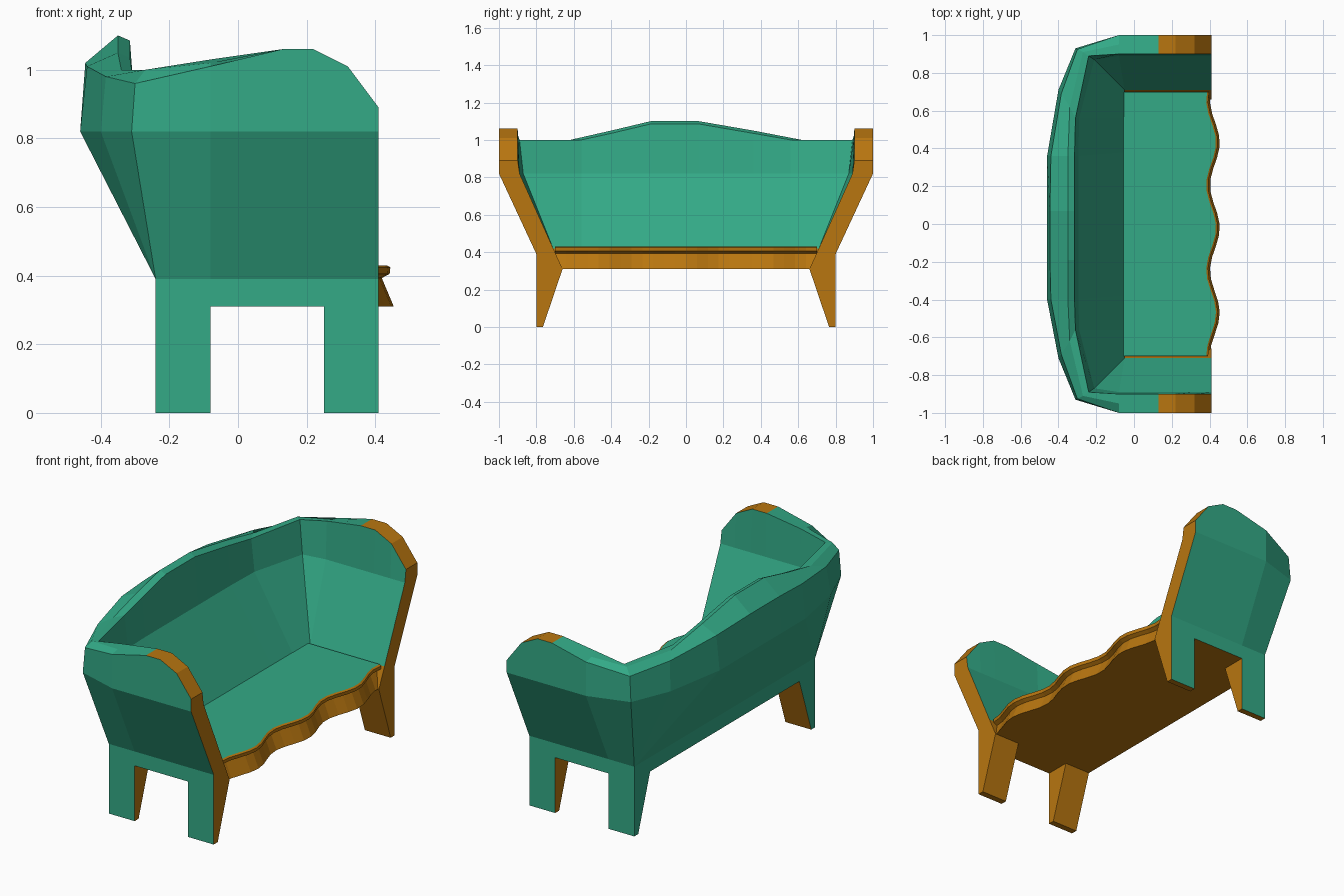
import bpy, bmesh, math

if "Cube" in bpy.data.objects:
    bpy.data.objects.remove(bpy.data.objects["Cube"])


def material(name, rgb):
    m = bpy.data.materials.new(name)
    m.diffuse_color = (*rgb, 1)
    m.use_nodes = True
    m.node_tree.nodes["Principled BSDF"].inputs["Base Color"].default_value = m.diffuse_color
    return m


MATS = [material("green fabric", (0.033, 0.40, 0.24)),
        material("golden wood", (0.48, 0.18, 0.005))]
GREEN, WOOD = 0, 1


def build(name, faces):
    """Make an object from (points, colour) faces, sharing equal points."""
    bm = bmesh.new()
    verts = {}
    for pts, colour in faces:
        vs = []
        for p in pts:
            key = tuple(round(c, 4) for c in p)
            if key not in verts:
                verts[key] = bm.verts.new(key)
            if verts[key] not in vs:
                vs.append(verts[key])
        if len(vs) > 2 and not bm.faces.get(vs):
            bm.faces.new(vs).material_index = colour
    bmesh.ops.recalc_face_normals(bm, faces=bm.faces)
    me = bpy.data.meshes.new(name)
    bm.to_mesh(me)
    bm.free()
    for m in MATS:
        me.materials.append(m)
    ob = bpy.data.objects.new(name, me)
    bpy.context.collection.objects.link(ob)
    return ob


# Cross-sections of the wrap-around shell, from an arm front to the back centre
def arm(x, z_out, z_in):
    return [(x, .8, .31), (x, .8, .39), (x, 1, .82), (x, 1, z_out),
            (x, .95, (z_out + z_in) / 2), (x, .9, z_in), (x, .89, .82),
            (max(x, -.05), .71, .42), (max(x, -.05), .66, .31)]


def back(mid, top, ridge, inner, inner_mid, seat_y):
    return [(-.24, .8, .31), (-.24, .8, .39), mid, top, ridge, inner, inner_mid,
            (-.05, seat_y, .42), (-.05, min(seat_y, .66), .31)]


half = [arm(.41, .89, .89), arm(.32, 1.01, 1.01), arm(.22, 1.06, 1.06),
        arm(.13, 1.06, 1.06), arm(-.08, 1.01, 1.03),
        back((-.31, .93, .82), (-.30, .925, .96), (-.27, .91, 1.0),
             (-.24, .89, 1.0), (-.21, .87, .82), .71),
        back((-.40, .71, .82), (-.385, .69, .98), (-.34, .62, 1.0),
             (-.31, .56, 1.0), (-.29, .56, .82), .56),
        back((-.46, .38, .82), (-.44, .38, 1.01), (-.35, .38, 1.05),
             (-.315, .38, 1.035), (-.295, .38, .82), .38),
        back((-.46, .13, .82), (-.445, .13, 1.02), (-.35, .13, 1.10),
             (-.315, .13, 1.085), (-.295, .13, .82), .13)]
shift = [0] * 7 + [-.02, -.06]        # the crest sits slightly off centre


def side(sign):
    return [[(x, sign * y + (d if 2 <= i <= 6 else 0), z)
             for i, (x, y, z) in enumerate(s)] for s, d in zip(half, shift)]


rings = side(1) + side(-1)[::-1]
faces = [(rings[0], WOOD), (rings[-1], WOOD)]
n = len(rings[0])
for a, b in zip(rings, rings[1:]):
    for i in range(n):
        j = (i + 1) % n
        cap = i in (3, 4) and min(a[i][0], b[i][0]) > .12    # wooden arm caps
        faces.append(([a[i], a[j], b[j], b[i]], WOOD if cap or i >= 7 else GREEN))
build("backrest_and_arms", faces)


# Seat with scalloped front rail
def seat_section(y):
    w = .428 + .026 * math.cos(2 * math.pi * (y + .02) / .45)
    return [(-.07, y, .31), (-.07, y, .43), (w - .02, y, .43), (w - .01, y, .424),
            (w - .012, y, .405), (w - .035, y, .393), (w, y, .31)]


secs = [seat_section(-.7 + 1.4 * k / 24) for k in range(25)]
faces = [(secs[0], WOOD), (secs[-1], WOOD)]
for a, b in zip(secs, secs[1:]):
    for i in range(7):
        j = (i + 1) % 7
        faces.append(([a[i], a[j], b[j], b[i]], GREEN if i in (0, 1) else WOOD))
build("seat_and_front_rail", faces)

# Underside panel behind the seat
build("underside", [([(-.24, -.8, .31), (.38, -.8, .31), (.38, .8, .31), (-.24, .8, .31)], WOOD)])

# Four tapered legs, green on the outward faces
for x0, x1, label in ((-.24, -.08, "back"), (.25, .41, "front")):
    for s, hand in ((1, "left"), (-1, "right")):
        a, b = [[(x, s * .8, 0), (x, s * .8, .31), (x, s * .66, .31), (x, s * .765, 0)]
                for x in (x0, x1)]
        faces = [(a, GREEN if label == "back" else WOOD), (b, WOOD)]
        for i in range(4):
            j = (i + 1) % 4
            faces.append(([a[i], a[j], b[j], b[i]], GREEN if i == 0 else WOOD))
        build(f"{label}_leg_{hand}", faces)
